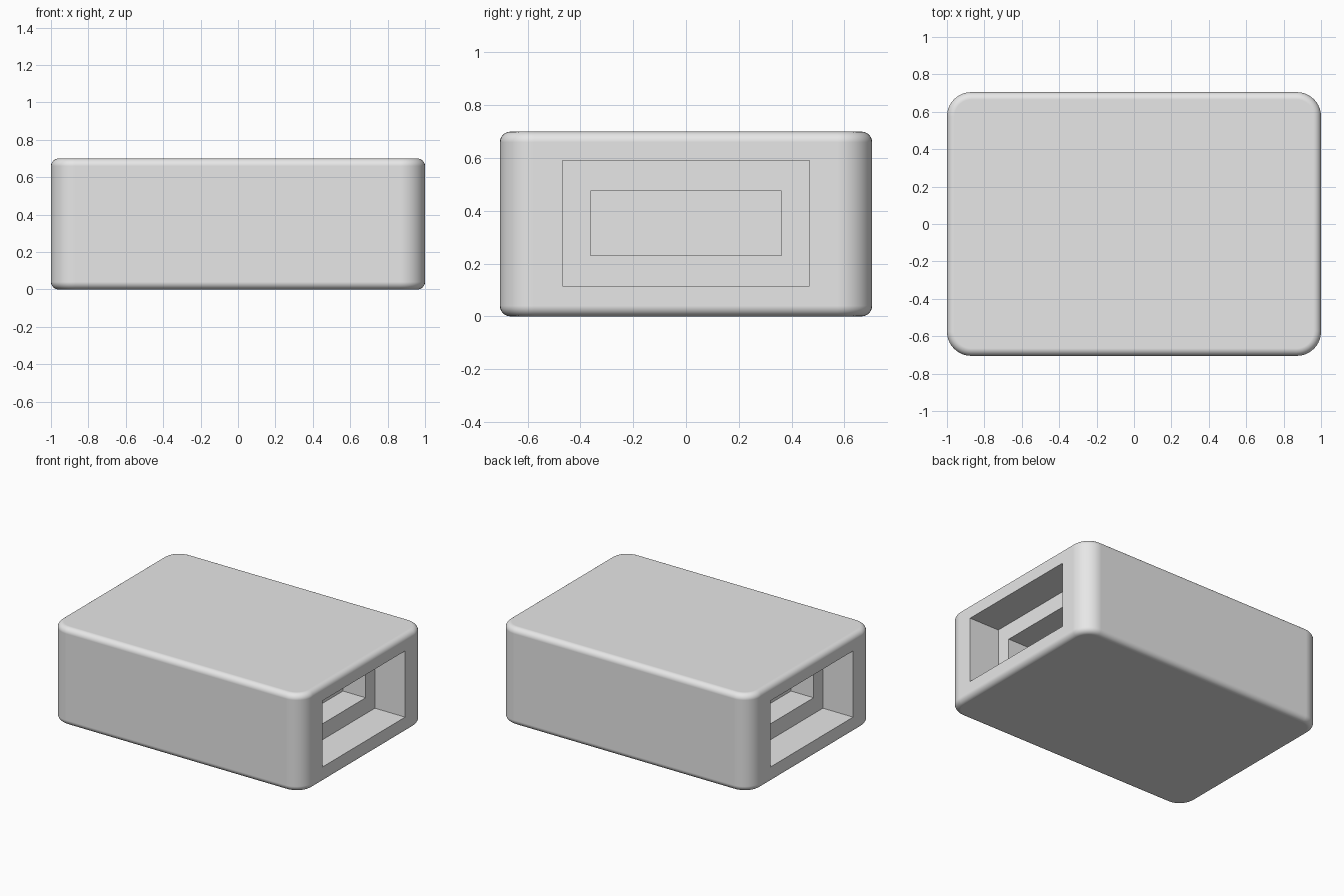
import bpy
import bmesh
from mathutils import Matrix, Vector

if "Cube" in bpy.data.objects:
    bpy.data.objects.remove(bpy.data.objects["Cube"], do_unlink=True)

# Overall sizes
LENGTH, WIDTH, HEIGHT = 2.0, 1.41, 0.70
MID_Z = 0.3525
WALL = 0.055
OPENING = (0.935, 0.475)   # width and height of the outer recess
SLOT = (0.725, 0.245)      # width and height of the inner recess
STEP_X, BACK_X, BLOCK_X = 0.76, 0.58, 0.53
END_X = LENGTH / 2

grey = bpy.data.materials.new("light grey plastic")
grey.use_nodes = True
colour = (0.8, 0.8, 0.8, 1)
grey.diffuse_color = colour
grey.node_tree.nodes["Principled BSDF"].inputs["Base Color"].default_value = colour


def add_object(name, bm):
    bmesh.ops.recalc_face_normals(bm, faces=bm.faces)
    mesh = bpy.data.meshes.new(name)
    bm.to_mesh(mesh)
    bm.free()
    mesh.materials.append(grey)
    obj = bpy.data.objects.new(name, mesh)
    bpy.context.collection.objects.link(obj)
    return obj


def box_mesh(size, centre):
    bm = bmesh.new()
    matrix = Matrix.Translation(centre) @ Matrix.Diagonal((*size, 1))
    bmesh.ops.create_cube(bm, size=1, matrix=matrix)
    return bm


def end_box(name, side, x_inner, x_outer, section, margin=0):
    """Box lying along x at one end of the body."""
    size = (x_outer - x_inner, section[0] + margin, section[1] + margin)
    centre = Vector((side * (x_inner + x_outer) / 2, 0, MID_Z))
    return add_object(name, box_mesh(size, centre))


def activate(obj):
    bpy.ops.object.select_all(action="DESELECT")
    obj.select_set(True)
    bpy.context.view_layer.objects.active = obj


def cut(obj, cutter):
    """Subtract the cutter and discard it."""
    cutter.hide_render = True
    mod = obj.modifiers.new("cut", "BOOLEAN")
    mod.operation = "DIFFERENCE"
    mod.solver = "EXACT"
    mod.object = cutter
    activate(obj)
    bpy.ops.object.modifier_apply(modifier=mod.name)
    bpy.data.objects.remove(cutter, do_unlink=True)


# Body: wide rounding on the upright corners, small rounding on the rims
bm = box_mesh((LENGTH, WIDTH, HEIGHT), Vector((0, 0, HEIGHT / 2)))
upright = [e for e in bm.edges if abs(e.verts[0].co.z - e.verts[1].co.z) > 0.1]
bmesh.ops.bevel(bm, geom=upright, offset=0.13, segments=10, profile=0.5, affect="EDGES")
rims = [e for e in bm.edges if abs(e.verts[0].co.z - e.verts[1].co.z) < 0.001]
bmesh.ops.bevel(bm, geom=rims, offset=0.04, segments=6, profile=0.5, affect="EDGES")
body = add_object("body", bm)

# A window in each end, with a stepped socket block seated behind it
for side, label in ((1, "left"), (-1, "right")):
    cut(body, end_box("seat_cutter", side, BLOCK_X, END_X - WALL, OPENING, 0.08))
    cut(body, end_box("window_cutter", side, STEP_X, END_X + 0.1, OPENING))

    socket = end_box(label + "_socket", side, BLOCK_X, END_X - WALL, OPENING, 0.08)
    cut(socket, end_box("recess_cutter", side, STEP_X, END_X, OPENING))
    cut(socket, end_box("slot_cutter", side, BACK_X, END_X, SLOT))

# Smooth roundings, crisp flat faces
activate(body)
bpy.ops.object.shade_smooth_by_angle(angle=0.6)
weighted = body.modifiers.new("even_shading", "WEIGHTED_NORMAL")
weighted.keep_sharp = True
weighted.weight = 100
